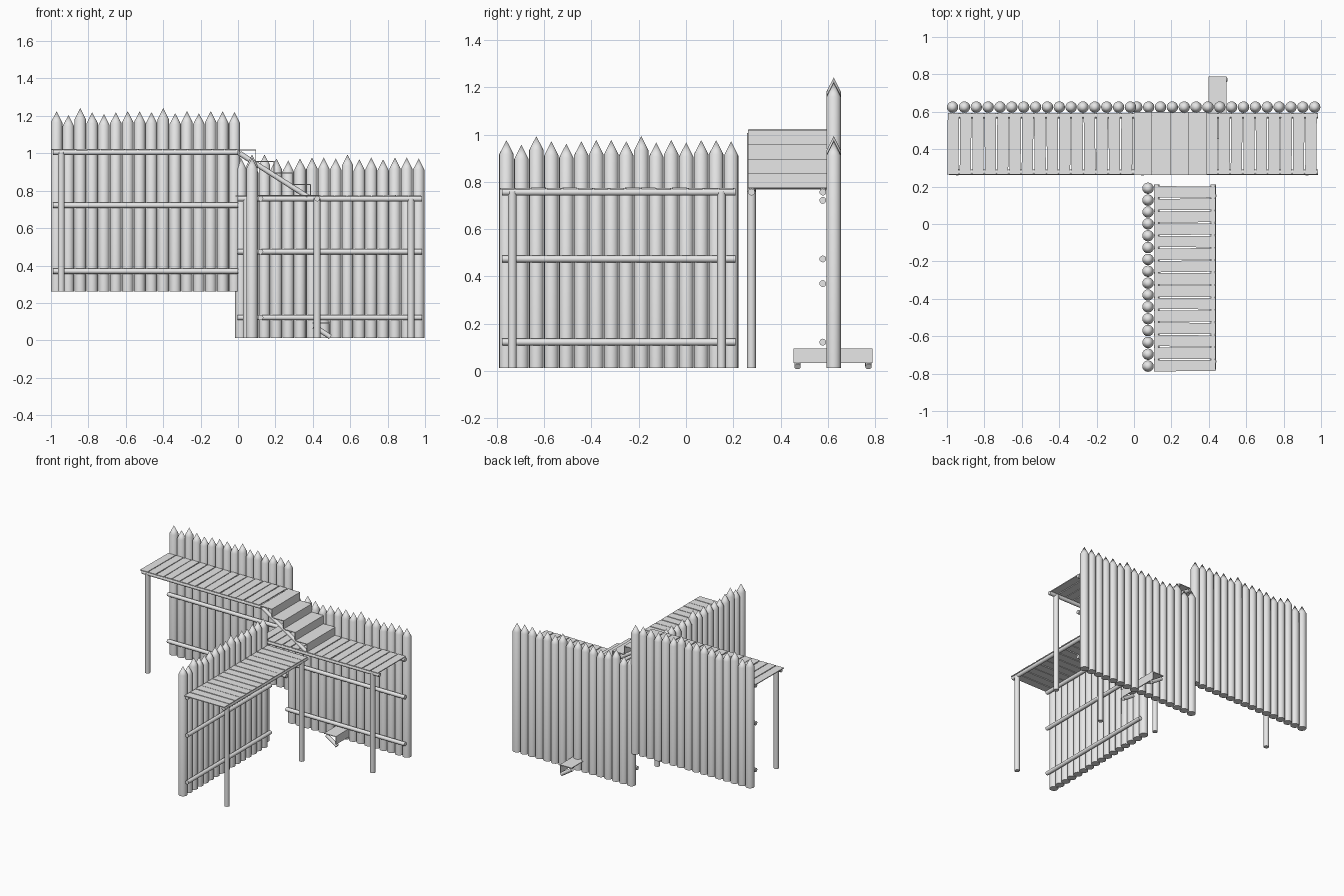
import bpy, bmesh, math, random
from mathutils import Vector, Matrix

if "Cube" in bpy.data.objects:
    bpy.data.objects.remove(bpy.data.objects["Cube"])

random.seed(4)
wood = bpy.data.materials.new("grey_wood")
wood.diffuse_color = (0.8, 0.8, 0.8, 1)
wood.use_nodes = True
wood.node_tree.nodes["Principled BSDF"].inputs["Base Color"].default_value = wood.diffuse_color


def finish(bm, name, place, smooth):
    """Turn a bmesh into a placed object."""
    bmesh.ops.recalc_face_normals(bm, faces=bm.faces[:])
    mesh = bpy.data.meshes.new(name)
    bm.to_mesh(mesh)
    bm.free()
    mesh.materials.append(wood)
    ob = bpy.data.objects.new(name, mesh)
    bpy.context.collection.objects.link(ob)
    ob.matrix_world = place
    if smooth:
        bpy.ops.object.select_all(action='DESELECT')
        ob.select_set(True)
        bpy.context.view_layer.objects.active = ob
        bpy.ops.object.shade_smooth_by_angle(angle=math.radians(35))


def add_rod(bm, a, b, r, sides=12):
    """Round pole between two points."""
    a, b = Vector(a), Vector(b)
    d = b - a
    m = Matrix.Translation((a + b) / 2) @ d.to_track_quat('Z', 'Y').to_matrix().to_4x4()
    bmesh.ops.create_cone(bm, cap_ends=True, segments=sides, radius1=r, radius2=r,
                          depth=d.length, matrix=m)


def add_box(bm, centre, size, turn=0.0):
    m = (Matrix.Translation(centre) @ Matrix.Rotation(turn, 4, 'Z')
         @ Matrix.Diagonal((*size, 1)))
    bmesh.ops.create_cube(bm, size=1, matrix=m)


def add_stake(bm, x, tip, r=0.0305, sides=16):
    """Log with a pointed top, closed as one surface."""
    rings = [[bm.verts.new((x + r * math.cos(t), r * math.sin(t), z))
              for t in (2 * math.pi * i / sides for i in range(sides))]
             for z in (0, tip - 0.06)]
    top = bm.verts.new((x, 0, tip))
    bm.faces.new(rings[0][::-1])
    for i in range(sides):
        j = (i + 1) % sides
        bm.faces.new((rings[0][i], rings[0][j], rings[1][j], rings[1][i]))
        bm.faces.new((rings[1][i], rings[1][j], top))


TIPS = [0.965, 0.945, 0.982, 0.96, 0.95, 0.96, 0.965, 0.965,
        0.96, 0.982, 0.955, 0.965, 0.955, 0.965, 0.965, 0.96]
PITCH = 0.0634


def wall_section(label, place, posts):
    """Stake wall along local x, walkway on the local -y side."""
    bm = bmesh.new()
    for i, tip in enumerate(TIPS):
        add_stake(bm, 0.03 + i * PITCH, tip)
    finish(bm, label + "_stakes", place, True)

    # wall rails and the outer walkway beam
    bm = bmesh.new()
    for y, z in ((-0.046, 0.11), (-0.046, 0.462), (-0.046, 0.745), (-0.348, 0.745)):
        add_rod(bm, (0.012, y, z), (1.0, y, z), 0.0145)
    finish(bm, label + "_rails", place, True)

    # posts under the outer beam
    bm = bmesh.new()
    for x in posts:
        add_rod(bm, (x, -0.348, 0), (x, -0.348, 0.747), 0.0185)
    finish(bm, label + "_posts", place, True)

    # slightly crooked walkway planks
    bm = bmesh.new()
    n, step = 15, 0.0663
    for i in range(n):
        add_box(bm, ((i + 0.5) * step, -0.196, 0.76 + random.uniform(-0.001, 0.001)),
                (step - 0.006, 0.33, 0.006), random.uniform(-0.012, 0.012))
    finish(bm, label + "_planks", place, False)


T = Matrix.Translation
wall_section("upper_wall", T((-1.0, 0.625, 0.26)), [0.055])
wall_section("lower_wall", T((-0.015, 0.625, 0.012)), [0.06, 0.94])
wall_section("cross_wall", T((0.075, -0.79, 0.012)) @ Matrix.Rotation(math.pi / 2, 4, 'Z'),
             [0.055, 0.94])


def stairs(label, place, steps):
    """Steps going down along local +x, thin treads and risers on two poles."""
    run, rise, t = 0.0975, 0.0615, 0.005
    bm = bmesh.new()
    for i in range(steps):
        x, z = i * run, -i * rise
        add_box(bm, (x + run / 2, 0, z - t / 2), (run, 0.335, t))
        add_box(bm, (x + run - t / 2, 0, z - rise / 2), (t, 0.335, rise))
    finish(bm, label + "_treads", place, False)
    bm = bmesh.new()
    for y in (-0.15, 0.15):
        add_rod(bm, (0.008, y, -0.02), (steps * run - 0.002, y, -0.016 - steps * rise), 0.0135)
    finish(bm, label + "_stringers", place, True)


stairs("walkway_stairs", T((0, 0.43, 1.02)), 4)
stairs("ground_step", T((0.398, 0.622, 0.096)), 1)
